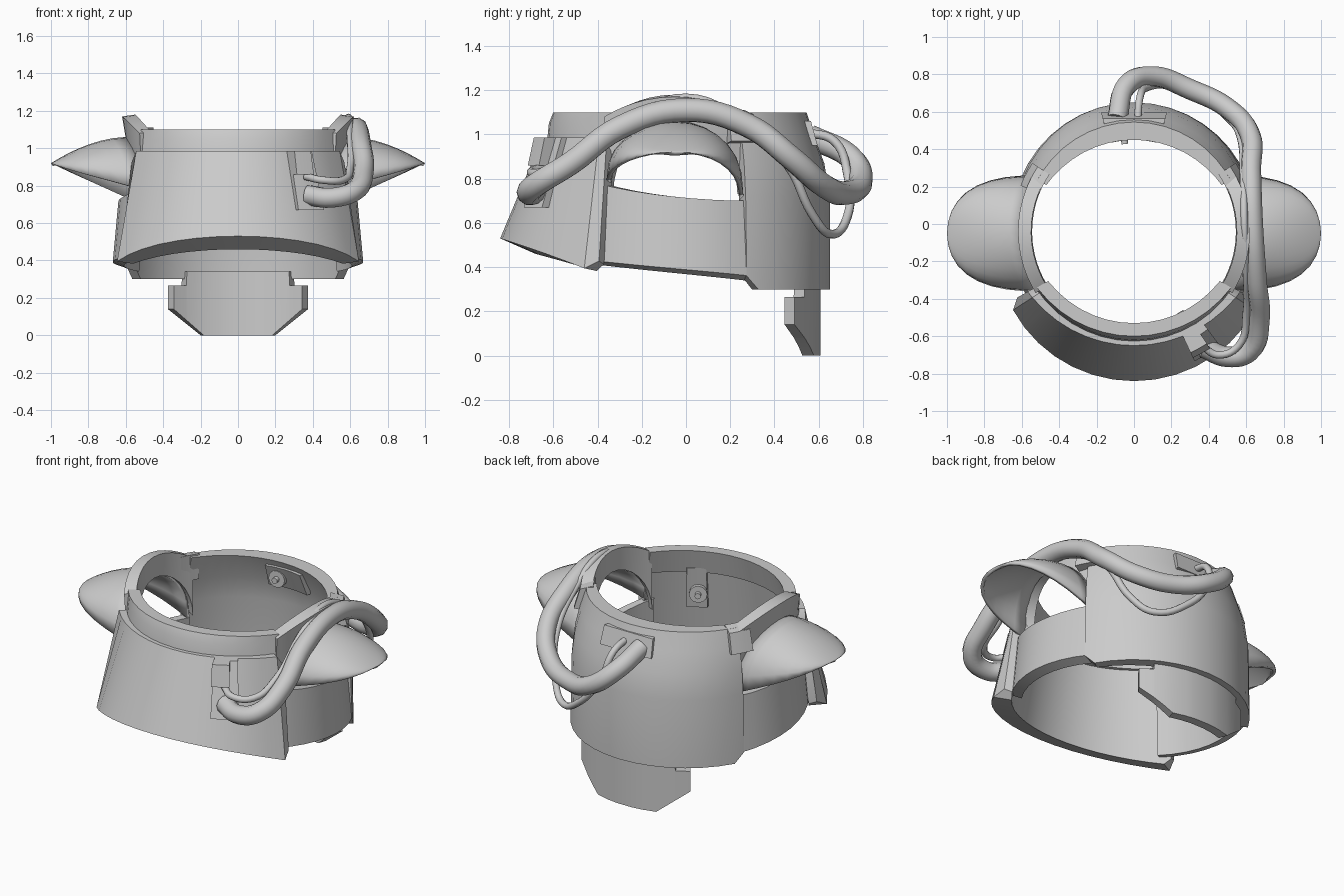
import bpy, bmesh
from math import sin, cos, pi, radians, degrees, asin, sqrt
from mathutils import Vector, Matrix

if "Cube" in bpy.data.objects:
    bpy.data.objects.remove(bpy.data.objects["Cube"])

CY = -0.04  # ring centre on y

metal = bpy.data.materials.new("plain grey")
metal.use_nodes = True
GREY = (0.6, 0.6, 0.6, 1)
metal.diffuse_color = GREY
metal.node_tree.nodes["Principled BSDF"].inputs["Base Color"].default_value = GREY


def finish(name, bm, mirror=False, thickness=0):
    bmesh.ops.recalc_face_normals(bm, faces=bm.faces)
    me = bpy.data.meshes.new(name)
    bm.to_mesh(me)
    bm.free()
    ob = bpy.data.objects.new(name, me)
    bpy.context.collection.objects.link(ob)
    me.materials.append(metal)
    bpy.ops.object.select_all(action='DESELECT')
    ob.select_set(True)
    bpy.context.view_layer.objects.active = ob
    bpy.ops.object.shade_smooth_by_angle(angle=radians(32))
    if thickness:
        mod = ob.modifiers.new("thickness", 'SOLIDIFY')
        mod.thickness = thickness
        mod.offset = -1
    if mirror:
        ob.modifiers.new("mirror", 'MIRROR')


def span(a, b, n):
    return [a + (b - a) * i / n for i in range(n + 1)]


def ring_point(r, t, z):
    # angle t in degrees from the front toward +x
    return Vector((r * sin(radians(t)), CY - r * cos(radians(t)), z))


def sweep(name, angles, profile, mirror=False):
    # closed (radius, height) section carried around the ring
    bm = bmesh.new()
    rows = [[bm.verts.new(ring_point(r, t, z)) for r, z in profile(t)] for t in angles]
    n = len(rows[0])
    for a, b in zip(rows, rows[1:]):
        for i in range(n):
            j = (i + 1) % n
            bm.faces.new((a[i], a[j], b[j], b[i]))
    bm.faces.new(rows[0])
    bm.faces.new(rows[-1][::-1])
    finish(name, bm, mirror)


def tube(name, radius, points):
    cu = bpy.data.curves.new(name, 'CURVE')
    cu.dimensions = '3D'
    cu.bevel_depth = radius
    cu.bevel_resolution = 3
    cu.resolution_u = 6
    cu.use_fill_caps = True
    sp = cu.splines.new('BEZIER')
    sp.bezier_points.add(len(points) - 1)
    for bp, co in zip(sp.bezier_points, points):
        bp.co = co
        bp.handle_left_type = bp.handle_right_type = 'AUTO'
    cu.materials.append(metal)
    ob = bpy.data.objects.new(name, cu)
    bpy.context.collection.objects.link(ob)


# front armour plate, arched lower edge, leaning back, corners clipped
def front_section(t):
    k = (t / 58) ** 2
    clip = 1 if abs(t) > 58 else 0
    return [(0.80 - 0.03 * k - 0.05 * clip, 0.53 - 0.14 * k + 0.05 * clip),
            (0.61 + 0.04 * k, 0.985 - 0.06 * clip), (0.55 + 0.02 * k, 0.985 - 0.06 * clip),
            (0.64 + 0.03 * k, 0.46 - 0.08 * k + 0.04 * clip)]

sweep("front_plate", [-60.5] + span(-57, 57, 14) + [60.5], front_section)

# raised collar behind the front plate
def collar_section(t):
    k = (t / 60) ** 2 * 0.04
    return [(0.59 + k / 2, 0.95), (0.58 + k / 2, 1.05), (0.56 + k, 1.10),
            (0.49 + k, 1.10), (0.53 + k, 0.95)]

sweep("front_collar", span(-60, 60, 14), collar_section)

# rear plate, rounded in toward the top
def back_section(t):
    k = (abs(t - 180) / 62) ** 2
    low = 0.36 if abs(t - 180) > 58 else 0.30
    return [(0.69 - 0.02 * k, low), (0.69 - 0.03 * k, 0.72), (0.665 - 0.02 * k, 0.87),
            (0.62, 0.99), (0.585, 1.10), (0.49 + 0.04 * k, 1.10), (0.57, 0.94),
            (0.60, 0.80), (0.62, low)]

sweep("back_plate", [118] + span(123, 237, 14) + [242], back_section)

# low side bands
def side_section(t):
    k = (t - 55) / 65
    top = 0.70 + 0.08 * (1 - k) ** 2
    return [(0.67, 0.43 - 0.07 * k), (0.64, top), (0.59, top), (0.61, 0.41 - 0.07 * k)]

sweep("side_band", span(55, 120, 8), side_section, mirror=True)

# arches over the side openings
def arch_section(t):
    u = (t - 89) / 31
    dome = max(0, 1 - u * u)
    low = 0.73 + 0.32 * sqrt(dome)
    top = 1.08 + 0.09 * dome
    return [(0.60, low), (0.62, top), (0.55, top + 0.01), (0.545, low)]

sweep("side_arch", [89 - 31 * cos(a) for a in span(0, pi, 16)], arch_section, mirror=True)

# scooped side guards, open underneath
bm = bmesh.new()
rows = []
for k in span(0, pi / 2, 9):
    s = sin(k)
    half = 0.31 * max(0, 1 - s ** 2.6) ** 0.5
    row = []
    for a in span(0, pi, 14):
        y = -0.05 - half * cos(a)
        base = 0.74 + 0.18 * s - 0.12 * (y + 0.05) * (1 - s)
        rise = 1.06 - 0.14 * s ** 1.8 - base
        x = 0.6 + 0.4 * s - (1 - s) * (0.6 - sqrt(0.36 - (y - CY) ** 2))
        row.append(bm.verts.new((x, y, base + rise * max(0, sin(a)) ** 0.85)))
    rows.append(row)
for a, b in zip(rows, rows[1:]):
    for i in range(len(a) - 1):
        bm.faces.new((a[i], a[i + 1], b[i + 1], b[i]))
bmesh.ops.remove_doubles(bm, verts=bm.verts, dist=0.001)
finish("side_guard", bm, mirror=True, thickness=0.02)

# small shoulder tabs where the arches meet the back plate
sweep("shoulder_tab", span(112, 124, 3),
      lambda t: [(0.655, 0.97), (0.62, 1.09), (0.545, 1.11), (0.55, 0.95)], mirror=True)

# curved tail plate hanging under the back
def tail_section(t):
    x = abs(0.65 * sin(radians(t)))
    top = 0.34 if x < 0.3 else 0.265
    low = max(0, (x - 0.2) * 0.8)
    return [(0.65, low), (0.65, top), (0.595, top), (0.595, low)]

half_cols = [0.05, 0.12, 0.2, 0.25, 0.298, 0.302, 0.375]
cols = [-x for x in reversed(half_cols)] + half_cols
sweep("tail_plate", [180 + degrees(asin(x / 0.65)) for x in cols], tail_section)

# hose sockets outside: a thin plate with a block in front, a flat plate at the back
sweep("front_socket", span(25, 37, 3),
      lambda t: [(0.765, 0.67), (0.655, 0.985), (0.60, 0.985), (0.70, 0.67)])
sweep("front_socket_block", span(25, 33, 2),
      lambda t: [(0.745, 0.86), (0.715, 0.985), (0.62, 0.985), (0.66, 0.86)])

def flat_back(t):
    f = 1 / -cos(radians(t))
    return [(0.635 * f, 0.95), (0.605 * f, 1.06), (0.56 * f, 1.06), (0.56 * f, 0.95)]

sweep("back_socket", span(164.5, 195.5, 4), flat_back)

# backing plates and knobs inside
sweep("front_backing", span(25, 37, 3),
      lambda t: [(0.60, 0.72), (0.57, 0.98), (0.53, 0.98), (0.565, 0.72)])
sweep("back_backing", span(166, 194, 4),
      lambda t: [(0.58, 0.92), (0.52, 1.06), (0.49, 1.06), (0.545, 0.92)])


def knob(name, t, r, z):
    bm = bmesh.new()
    turn = Vector((0, 0, 1)).rotation_difference(ring_point(1, t, 0) - ring_point(0, t, 0))
    for rad, depth in ((0.052, 0.04), (0.018, 0.09)):
        place = Matrix.Translation(ring_point(r, t, z)) @ turn.to_matrix().to_4x4()
        bmesh.ops.create_cone(bm, cap_ends=True, segments=12, radius1=rad,
                              radius2=rad, depth=depth, matrix=place)
    finish(name, bm)

knob("front_knob", 30, 0.54, 0.82)
knob("back_knob", 186, 0.515, 0.985)

# thick hose from the front socket over the side to the back socket
tube("thick_hose", 0.055, [
    (0.37, -0.66, 0.75), (0.50, -0.71, 0.735), (0.62, -0.68, 0.77), (0.67, -0.52, 0.87),
    (0.655, -0.3, 1.03), (0.635, 0, 1.11), (0.625, 0.28, 1.04), (0.62, 0.48, 0.89),
    (0.50, 0.62, 0.77), (0.30, 0.72, 0.735), (0.10, 0.79, 0.79), (-0.04, 0.74, 0.90),
    (-0.09, 0.56, 0.99)])

# thin cable beside the hose, sagging at the back
tube("thin_cable", 0.02, [
    (0.36, -0.65, 0.85), (0.45, -0.70, 0.83), (0.56, -0.65, 0.83), (0.60, -0.48, 0.90),
    (0.60, -0.25, 1.07), (0.59, 0, 1.165), (0.585, 0.25, 1.06), (0.57, 0.46, 0.86),
    (0.50, 0.57, 0.64), (0.40, 0.65, 0.55), (0.22, 0.73, 0.63), (0.07, 0.73, 0.82),
    (0.03, 0.67, 0.97), (0.02, 0.54, 1.01)])
